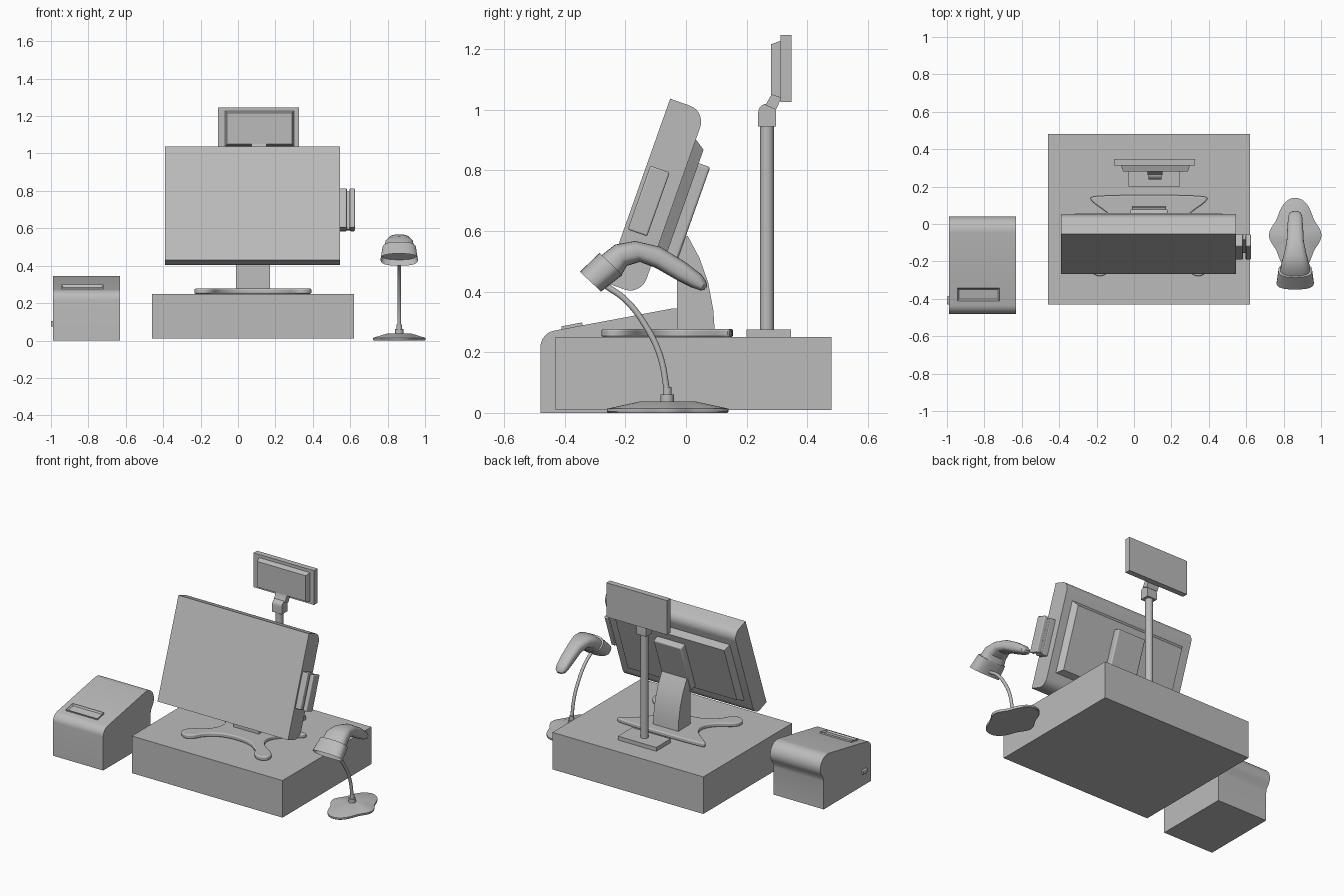
import bpy, bmesh, math
from mathutils import Vector, Matrix

if "Cube" in bpy.data.objects:
    bpy.data.objects.remove(bpy.data.objects["Cube"], do_unlink=True)

grey = bpy.data.materials.new("plain grey")
grey.use_nodes = True
grey.diffuse_color = (0.5, 0.5, 0.5, 1)
grey.node_tree.nodes["Principled BSDF"].inputs["Base Color"].default_value = grey.diffuse_color


def finish(bm, name, bevel=0):
    bmesh.ops.recalc_face_normals(bm, faces=bm.faces)
    mesh = bpy.data.meshes.new(name)
    bm.to_mesh(mesh)
    bm.free()
    mesh.materials.append(grey)
    ob = bpy.data.objects.new(name, mesh)
    bpy.context.collection.objects.link(ob)
    bpy.ops.object.select_all(action='DESELECT')
    bpy.context.view_layer.objects.active = ob
    ob.select_set(True)
    bpy.ops.object.shade_smooth_by_angle(angle=math.radians(35))
    if bevel:
        mod = ob.modifiers.new("soft edges", 'BEVEL')
        mod.width, mod.segments, mod.limit_method = bevel, 3, 'ANGLE'
        mod.angle_limit = math.radians(50)
    return ob


def loft(rings, name, bevel=0, recess=0):
    """Skin a list of equal-length rings and cap both ends."""
    bm = bmesh.new()
    vs = [[bm.verts.new(p) for p in ring] for ring in rings]
    n = len(vs[0])
    for a, b in zip(vs, vs[1:]):
        for i in range(n):
            bm.faces.new((a[i], a[(i + 1) % n], b[(i + 1) % n], b[i]))
    first = bm.faces.new(vs[0])
    bm.faces.new(vs[-1])
    bmesh.ops.recalc_face_normals(bm, faces=bm.faces)
    if recess:
        bmesh.ops.inset_region(bm, faces=[first], thickness=0.014)
        bmesh.ops.translate(bm, verts=first.verts, vec=-first.normal * recess)
    return finish(bm, name, bevel)


def rect(a0, a1, b0, b1):
    return [(a0, b0), (a1, b0), (a1, b1), (a0, b1)]


def upright(p):
    return p


def tilted(p):
    """Screen frame: first value goes backward, second goes up the screen."""
    n, u = p
    return (-0.267 + 0.943 * n + 0.334 * u, 0.43 - 0.334 * n + 0.943 * u)


def prism(profile, x0, x1, name, frame=upright, bevel=0):
    """Extrude a (y, z) profile along x."""
    return loft([[(x, *frame(p)) for p in profile] for x in (x0, x1)], name, bevel)


def box(x, y, z, name, bevel=0):
    return prism(rect(*y, *z), *x, name, bevel=bevel)


def smooth_outline(pts, passes=2):
    for _ in range(passes):
        out = []
        for a, b in zip(pts, pts[1:] + pts[:1]):
            a, b = Vector(a), Vector(b)
            out += [a.lerp(b, 0.25), a.lerp(b, 0.75)]
        pts = out
    return pts


def arc(cy, cz, ry, rz, start, end, steps=8):
    angles = [math.radians(start + (end - start) * i / steps) for i in range(steps + 1)]
    return [(cy + ry * math.cos(t), cz + rz * math.sin(t)) for t in angles]


# Cash drawer
box((-0.46, 0.62), (-0.43, 0.48), (0.01, 0.25), "cash_drawer")

# Receipt printer: sloped lid with a rounded overhang at the back
body = [(-0.48, 0)] + arc(-0.425, 0.217, 0.055, 0.055, 180, 100)
body += arc(-0.035, 0.27, 0.075, 0.075, 100, -30) + [(0.01, 0.205), (0.005, 0.18), (0.005, 0)]
prism(body, -0.99, -0.63, "printer_body")

# Raised paper slot on the printer lid
bm = bmesh.new()
bmesh.ops.create_cube(bm, size=1, matrix=Matrix.Diagonal((0.224, 0.07, 0.024, 1)))
top = max(bm.faces, key=lambda f: f.calc_center_median().z)
bmesh.ops.inset_region(bm, faces=[top], thickness=0.012)
bmesh.ops.translate(bm, verts=top.verts, vec=(0, 0, -0.01))
bmesh.ops.transform(bm, verts=bm.verts, matrix=Matrix.Translation((-0.832, -0.375, 0.28))
                    @ Matrix.Rotation(0.19, 4, 'X'))
finish(bm, "paper_slot")
box((-1.0, -0.985), (-0.43, -0.385), (0.075, 0.105), "feed_button", 0.005)

# Tilted monitor with rounded back edges and a raised rear panel
shell = [(0, 0)] + arc(0.07, 0.058, 0.055, 0.058, -90, 0)
shell += arc(0.07, 0.585, 0.055, 0.058, 0, 90) + [(0, 0.643)]
prism(shell, -0.39, 0.545, "monitor", tilted)
rear = []
for n, inset in ((0.12, 0), (0.16, 0.027)):
    ring = rect(-0.34 + inset, 0.495 - inset, 0.1 + inset, 0.548 - inset)
    rear.append([(x, *tilted((n, u))) for x, u in ring])
loft(rear, "monitor_rear_panel")

# Card reader on the monitor's side: two plates joined at the back
prism(rect(0.012, 0.08, 0.19, 0.413), 0.54, 0.582, "reader_inner_plate", tilted, 0.006)
prism(rect(0.012, 0.08, 0.19, 0.413), 0.597, 0.625, "reader_outer_plate", tilted, 0.006)
prism(rect(0.05, 0.078, 0.195, 0.408), 0.57, 0.61, "reader_web", tilted)

# Monitor stand: mounting head, curved neck and four-footed base
prism(rect(0.15, 0.2, 0.14, 0.474), -0.02, 0.18, "stand_head", tilted, 0.008)
neck = [(-0.03, 0.265), (0.095, 0.265), (0.09, 0.34), (0.073, 0.43), (0.045, 0.51),
        (0.005, 0.585), (-0.02, 0.56), (-0.03, 0.48)]
prism(neck, -0.01, 0.17, "stand_neck")
half = [(0.31, 0.155), (0.315, 0.125), (0.22, 0.06), (0.165, 0), (0.16, -0.07), (0.21, -0.14),
        (0.3, -0.19), (0.32, -0.25), (0.27, -0.285), (0.22, -0.265), (0.18, -0.19), (0.08, -0.13)]
outline = smooth_outline(half + [(-x, y) for x, y in reversed(half)])
loft([[(0.08 + x, y, z) for x, y in outline] for z in (0.25, 0.277)], "stand_base", 0.008)

# Customer display on a pole
box((-0.03, 0.245), (0.2, 0.347), (0.25, 0.275), "pole_base")
bm = bmesh.new()
bmesh.ops.create_cone(bm, cap_ends=True, segments=32, radius1=0.023, radius2=0.023, depth=0.69,
                      matrix=Matrix.Translation((0.11, 0.267, 0.61)))
finish(bm, "pole")
knuckle = [(0.238, 0.944)] + [(0.297, 0.944)] + arc(0.2675, 0.99, 0.0295, 0.03, 0, 180, 12)
prism(knuckle, 0.078, 0.148, "pole_knuckle")
arm = [(0.262, 1.015), (0.283, 1.052), (0.283, 1.1), (0.315, 1.1), (0.315, 1.04), (0.297, 1.0)]
prism(arm, 0.073, 0.153, "display_arm")
box((-0.107, 0.326), (0.312, 0.348), (1.025, 1.247), "display_back")
front = []
for y, inset in ((0.315, 0), (0.281, 0.012)):
    front.append([(x, y, z) for x, z in rect(-0.07 + inset, 0.3 - inset, 1.038 + inset, 1.228 - inset)])
loft(front, "display_front")

# Scanner stand: lobed foot, ferrule and bent gooseneck
SX, SY = 0.862, -0.06


def lobed(scale, z, count=72):
    ring = []
    for i in range(count):
        t = math.tau * i / count
        r = scale * (0.1525 - 0.03 * math.cos(2 * t) + 0.0175 * math.cos(4 * t))
        ring.append((SX + r * math.cos(t), SY + r * math.sin(t), z))
    return ring


loft([lobed(0.98, 0), lobed(1, 0.004), lobed(1, 0.014), lobed(0.45, 0.038)], "scanner_foot")
for name, radius, z in (("ferrule_lower", 0.022, 0.045), ("ferrule_upper", 0.014, 0.07)):
    bm = bmesh.new()
    bmesh.ops.create_cone(bm, cap_ends=True, segments=24, radius1=radius, radius2=radius,
                          depth=0.032, matrix=Matrix.Translation((SX, SY - 0.002, z)))
    finish(bm, name)
curve = bpy.data.curves.new("gooseneck", 'CURVE')
curve.dimensions, curve.bevel_depth, curve.bevel_resolution = '3D', 0.01, 4
curve.use_fill_caps = True
path = [(-0.062, 0.07), (-0.086, 0.19), (-0.135, 0.29), (-0.2, 0.373), (-0.265, 0.42)]
spline = curve.splines.new('BEZIER')
spline.bezier_points.add(len(path) - 1)
for point, (y, z) in zip(spline.bezier_points, path):
    point.co = (SX, y, z)
    point.handle_left_type = point.handle_right_type = 'AUTO'
curve.materials.append(grey)
bpy.context.collection.objects.link(bpy.data.objects.new("gooseneck", curve))


# Handheld scanner: cross-sections given by top point, bottom point and half width
def section(ty, tz, by, bz, width, count=32):
    mid, reach = Vector(((ty + by) / 2, (tz + bz) / 2)), Vector((ty - by, tz - bz)) / 2
    ring = []
    for i in range(count):
        t = math.tau * i / count
        c, s = (math.copysign(abs(v) ** 0.75, v) for v in (math.cos(t), math.sin(t)))
        ring.append((SX + width * c, *(mid + reach * s)))
    return ring


loft([section(*s) for s in (
    (-0.35, 0.465, -0.28, 0.4, 0.1), (-0.285, 0.528, -0.21, 0.455, 0.09))],
    "scanner_head", recess=0.03)
loft([section(*s) for s in (
    (-0.285, 0.515, -0.215, 0.45, 0.08), (-0.234, 0.555, -0.195, 0.485, 0.075),
    (-0.168, 0.567, -0.152, 0.498, 0.06), (-0.086, 0.548, -0.1, 0.478, 0.046),
    (-0.003, 0.498, -0.03, 0.438, 0.042), (0.05, 0.457, 0.02, 0.413, 0.038),
    (0.066, 0.435, 0.047, 0.404, 0.031), (0.07, 0.418, 0.06, 0.405, 0.015))], "scanner_handle")
